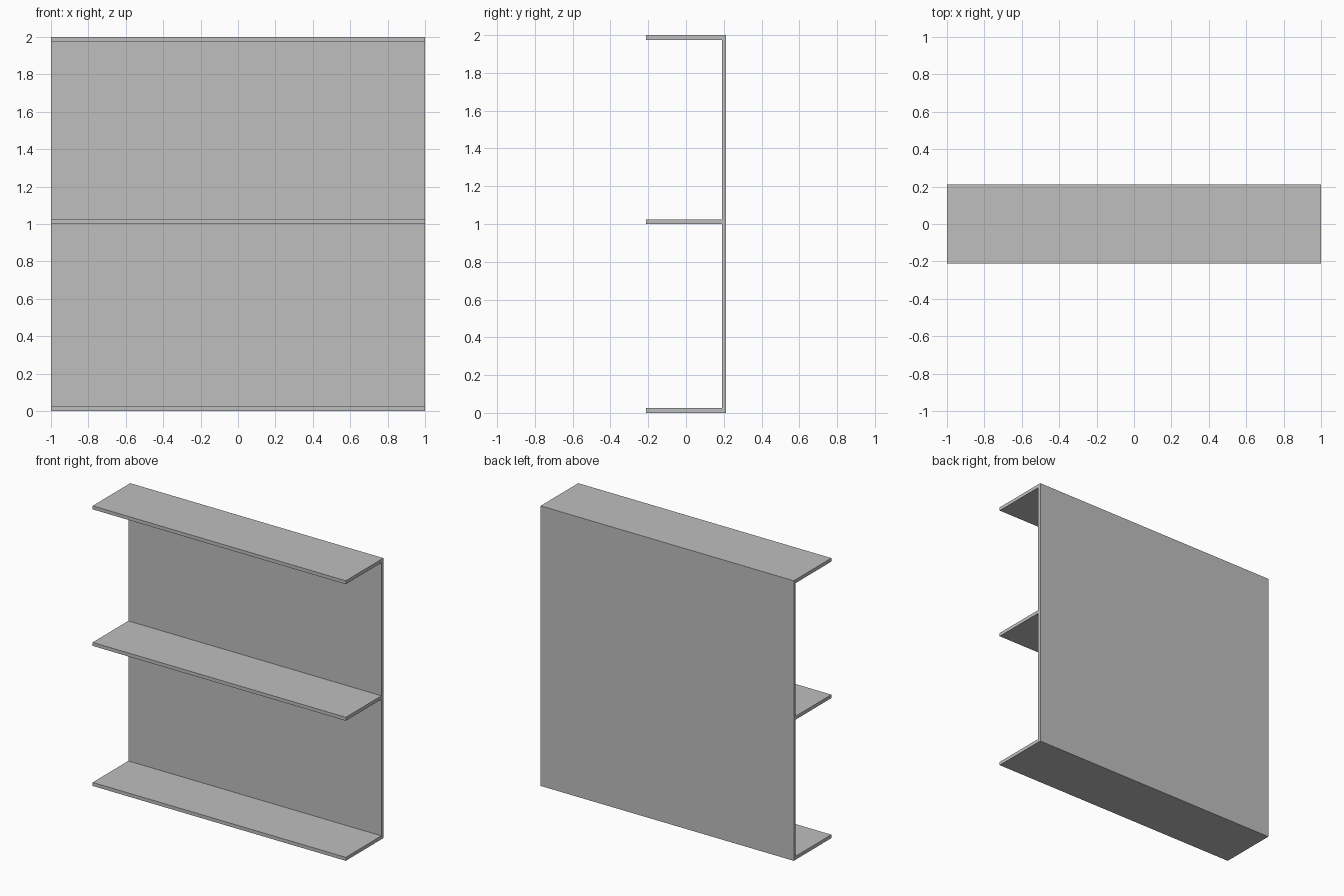
import bpy

if "Cube" in bpy.data.objects:
    bpy.data.objects.remove(bpy.data.objects["Cube"], do_unlink=True)

WIDTH, HEIGHT = 2.0, 2.0
FRONT, BACK = -0.212, 0.212
PANEL, BOARD = 0.022, 0.025

grey = bpy.data.materials.new("light_grey")
grey.use_nodes = True
colour = (0.52, 0.52, 0.52, 1)
grey.diffuse_color = colour
grey.node_tree.nodes["Principled BSDF"].inputs["Base Color"].default_value = colour


def board(name, y0, y1, z0, z1):
    """Full-width flat board between the given depths and heights."""
    bpy.ops.mesh.primitive_cube_add(size=1, location=(0, (y0 + y1) / 2, (z0 + z1) / 2))
    obj = bpy.context.object
    obj.name = name
    obj.scale = (WIDTH, y1 - y0, z1 - z0)
    bpy.ops.object.transform_apply(location=False, rotation=False, scale=True)
    obj.data.materials.append(grey)


# Upright back panel
board("back_panel", BACK - PANEL, BACK, 0, HEIGHT)

# Shelves butt against the front of the panel
for name, z in (("bottom_shelf", 0), ("middle_shelf", HEIGHT / 2), ("top_shelf", HEIGHT - BOARD)):
    board(name, FRONT, BACK - PANEL, z, z + BOARD)
